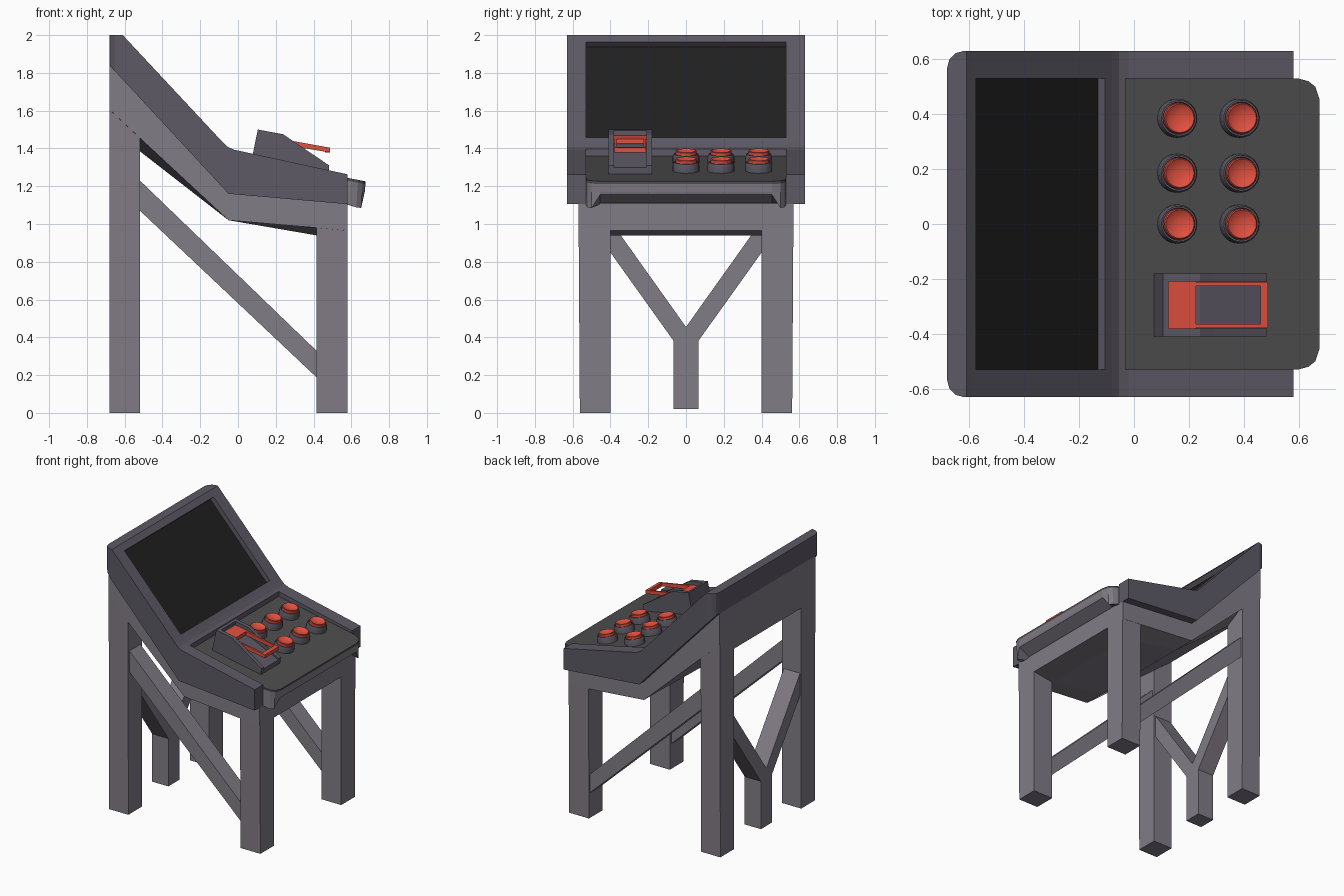
import bpy, bmesh, math
from mathutils import Vector

if "Cube" in bpy.data.objects:
    bpy.data.objects.remove(bpy.data.objects["Cube"])

def mat(name, c):
    m = bpy.data.materials.new(name)
    m.diffuse_color = (*c, 1)
    m.use_nodes = True
    m.node_tree.nodes["Principled BSDF"].inputs["Base Color"].default_value = m.diffuse_color
    return m

BODY = mat("light_metal", (0.22, 0.20, 0.235))
CASE = mat("dark_metal", (0.11, 0.10, 0.13))
PANEL = mat("panel_grey", (0.075, 0.075, 0.075))
SCREEN = mat("screen_black", (0.014, 0.014, 0.014))
RED = mat("red", (0.75, 0.08, 0.05))

def loft(name, rings, m):
    """Skin between rings of equal point count, capped at both ends."""
    bm = bmesh.new()
    vs = [[bm.verts.new(p) for p in r] for r in rings]
    n = len(vs[0])
    for a, b in zip(vs, vs[1:]):
        for i in range(n):
            j = (i + 1) % n
            bm.faces.new((a[i], a[j], b[j], b[i]))
    bm.faces.new(vs[0])
    bm.faces.new(vs[-1])
    bmesh.ops.recalc_face_normals(bm, faces=bm.faces)
    me = bpy.data.meshes.new(name)
    bm.to_mesh(me)
    bm.free()
    ob = bpy.data.objects.new(name, me)
    bpy.context.collection.objects.link(ob)
    if m:
        me.materials.append(m)
    return ob

def prism(name, pts, y0, y1, m):
    """Extrude an (x, z) profile along y."""
    return loft(name, [[(x, y, z) for x, z in pts] for y in (y0, y1)], m)

def apply_mods(ob):
    dg = bpy.context.evaluated_depsgraph_get()
    me = bpy.data.meshes.new_from_object(ob.evaluated_get(dg))
    ob.modifiers.clear()
    ob.data = me

def cut(ob, cutter):
    cutter.hide_render = True
    md = ob.modifiers.new("cut", 'BOOLEAN')
    md.operation = 'DIFFERENCE'
    md.solver = 'EXACT'
    md.object = cutter
    apply_mods(ob)
    bpy.data.objects.remove(cutter)

def panel_z(x):
    return 1.36 - 0.19 * (x + 0.03)

# Bent casing with rounded rear corners
casing = prism("casing", [(-0.68, 2), (-0.61, 2), (-0.08, 1.432), (-0.055, 1.408), (-0.02, 1.393),
                          (0.58, 1.263), (0.58, 1.105), (-0.05, 1.16), (-0.68, 1.84)], -0.63, 0.63, CASE)
bm = bmesh.new()
bm.from_mesh(casing.data)
rear = [e for e in bm.edges if all(v.co.x < -0.67 for v in e.verts)
        and abs(e.verts[0].co.y - e.verts[1].co.y) < 0.01]
bmesh.ops.bevel(bm, geom=rear, offset=0.06, segments=3, profile=0.5, affect='EDGES')
bm.to_mesh(casing.data)
bm.free()

# Screen recess and control channel
a, b = Vector((-0.575, 1.9625)), Vector((-0.105, 1.459))
n = Vector((0.731, 0.682))
cut(casing, prism("screen_cutter", [a - n * 0.04, b - n * 0.04, b + n * 0.1, a + n * 0.1], -0.53, 0.53, None))
cut(casing, prism("channel_cutter", [(-0.03, panel_z(-0.03) - 0.015), (0.7, panel_z(0.7) - 0.015),
                                     (0.7, 1.6), (-0.03, 1.6)], -0.53, 0.53, None))
prism("screen", [a - n * 0.045, b - n * 0.045, b - n * 0.036, a - n * 0.036], -0.529, 0.529, SCREEN)

# Control panel plate and the overhanging lip in front of it
ends = [(0.529, 0.60, 1.10), (0.52, 0.635, 1.088), (0.50, 0.66, 1.085), (0.455, 0.675, 1.155)]
sections = [(-y, x, z) for y, x, z in ends] + ends[::-1]
loft("control_panel", [[(-0.03, y, panel_z(-0.03)), (x, y, panel_z(x)),
                        (x, y, panel_z(x) - 0.015), (-0.03, y, panel_z(-0.03) - 0.015)]
                       for y, x, z in sections], PANEL)
loft("front_lip", [[(0.57, y, panel_z(0.57) - 0.015), (x, y, panel_z(x) - 0.015),
                    (x - 0.004, y, 1.17), (x - 0.008, y, z), (0.57, y, 1.105)]
                   for y, x, z in sections], BODY)

# Lower body, its belly hanging slightly deeper between the legs
def body_ring(y, rear_z, front_z):
    pts = [(-0.68, 1.84), (-0.05, 1.16), (0.58, 1.105), (0.58, 0.965),
           (0.415, front_z), (-0.05, 1.02), (-0.68, rear_z)]
    return [(x, y, z) for x, z in pts]
loft("lower_body", [body_ring(-0.57, 1.605, 0.98), body_ring(-0.4, 1.51, 0.94),
                    body_ring(0.4, 1.51, 0.94), body_ring(0.57, 1.605, 0.98)], BODY)

# Legs and diagonal side braces
for s, side in ((-1, "left"), (1, "right")):
    for part, x0, x1, top in (("back_leg", -0.68, -0.52, 1.64), ("front_leg", 0.415, 0.58, 1.06)):
        loft(f"{part}_{side}", [[(x, s * y, z) for x, y in
             ((x0, 0.4), (x1, 0.4), (x1, yo), (x0, yo))] for z, yo in ((0, 0.562), (top, 0.569))], BODY)
    prism(f"side_brace_{side}", [(-0.54, 1.25), (0.43, 0.315), (0.43, 0.175), (-0.54, 1.09)],
          s * 0.42, s * 0.55, BODY)

# Y shaped rear support
half = [(0.065, 0.02), (0.065, 0.38), (0.42, 0.877), (0.42, 1.045)]
y_pts = half + [(0, 0.455)] + [(-y, z) for y, z in half[::-1]]
loft("rear_support", [[(x, y, z) for y, z in y_pts] for x in (-0.67, -0.535)], BODY)

# Push buttons: collar and dished cap
def lathe(name, prof, loc, m):
    rings = [[(r * math.cos(t), r * math.sin(t), z) for t in
              [math.tau * i / 24 for i in range(24)]] for r, z in prof]
    ob = loft(name, rings, m)
    ob.location = loc
    ob.rotation_euler.y = math.atan(0.19)
    bpy.ops.object.select_all(action='DESELECT')
    ob.select_set(True)
    bpy.context.view_layer.objects.active = ob
    bpy.ops.object.shade_smooth_by_angle(angle=math.radians(35))
for x in (0.155, 0.382):
    for y in (0.0, 0.185, 0.385):
        loc = (x, y, panel_z(x))
        lathe("button_collar", [(0.071, -0.01), (0.071, 0.03), (0.065, 0.047),
                                (0.059, 0.047), (0.057, 0.03)], loc, CASE)
        lathe("button_cap", [(0.056, 0.02), (0.056, 0.062), (0.052, 0.066),
                             (0.04, 0.058), (0.02, 0.052), (0.005, 0.051)], loc, RED)

# Lever housing: two cheeks, back wall and lower core
cheek = [(0.07, 1.33), (0.105, 1.5), (0.24, 1.475), (0.29, 1.44), (0.483, 1.31), (0.475, 1.25)]
core = [(0.07, 1.33), (0.105, 1.5), (0.125, 1.496), (0.125, 1.435), (0.24, 1.415), (0.483, 1.30), (0.475, 1.25)]
prism("lever_cheek_left", cheek, -0.41, -0.38, CASE)
prism("lever_cheek_right", cheek, -0.21, -0.18, CASE)
prism("lever_core", core, -0.38, -0.21, CASE)

# Red lever: base plate with a loop handle
def lever_bar(name, x0, x1, y0, y1):
    f = lambda x: 1.47 - 0.18 * (x - 0.12)
    prism(name, [(x0, f(x0)), (x1, f(x1)), (x1, f(x1) - 0.025), (x0, f(x0) - 0.03)], y0, y1, RED)
lever_bar("lever_plate", 0.125, 0.225, -0.38, -0.21)
lever_bar("lever_arm_left", 0.225, 0.488, -0.378, -0.365)
lever_bar("lever_arm_right", 0.225, 0.488, -0.225, -0.212)
lever_bar("lever_grip", 0.46, 0.488, -0.365, -0.225)
